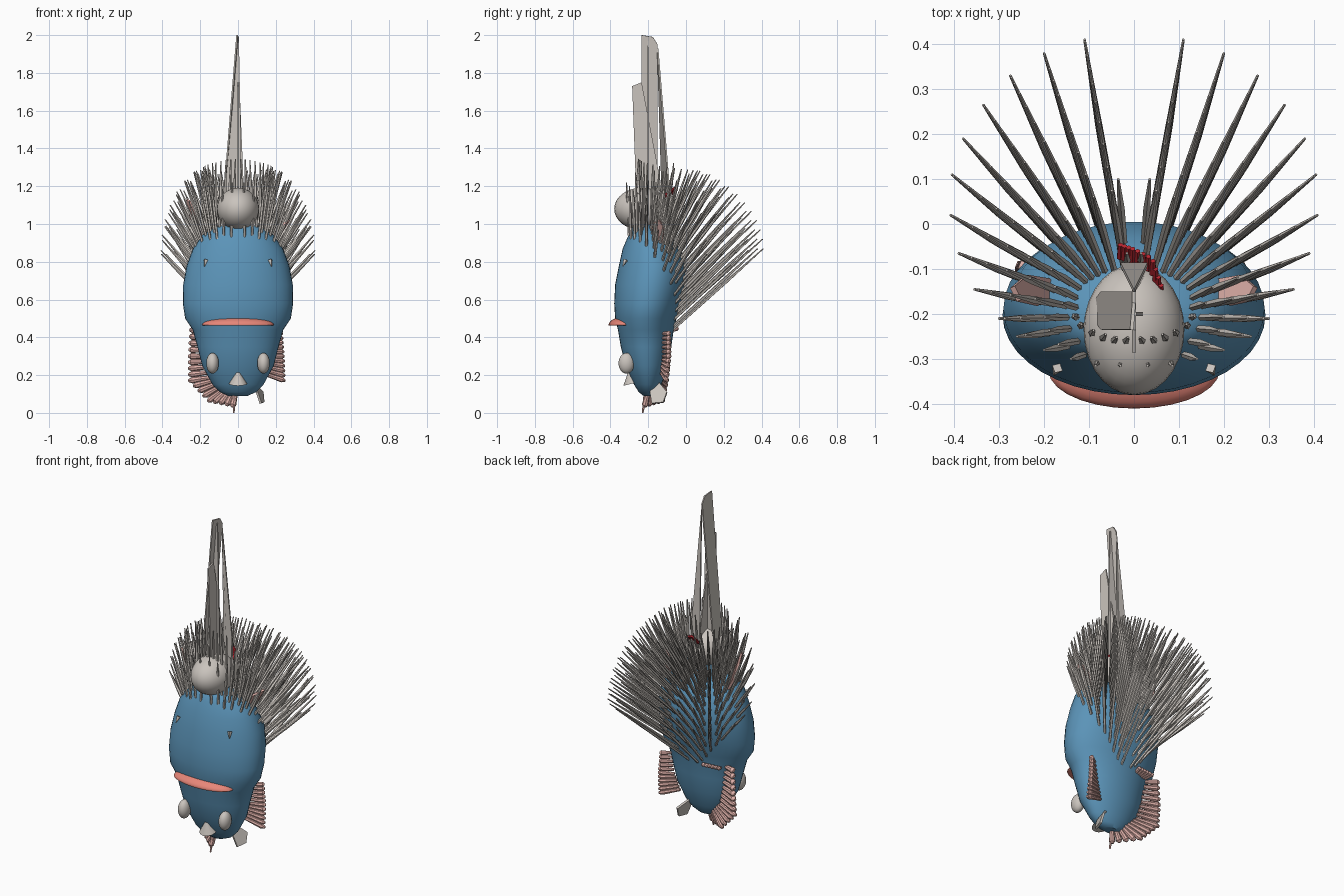
import bpy, bmesh, math
from mathutils import Vector, Matrix

if "Cube" in bpy.data.objects:
    bpy.data.objects.remove(bpy.data.objects["Cube"])

def mat(name, c):
    m = bpy.data.materials.new(name)
    m.diffuse_color = (*c, 1)
    m.use_nodes = True
    m.node_tree.nodes["Principled BSDF"].inputs["Base Color"].default_value = m.diffuse_color
    return m

BLUE = mat("blue", (0.105, 0.295, 0.48))
BONE = mat("bone", (0.59, 0.55, 0.51))
CORAL = mat("coral", (0.80, 0.24, 0.19))
PINK = mat("pink", (0.74, 0.44, 0.40))
RED = mat("red", (0.48, 0.02, 0.03))

def finish(name, bm, m, smooth=None):
    bmesh.ops.recalc_face_normals(bm, faces=bm.faces)
    me = bpy.data.meshes.new(name)
    bm.to_mesh(me)
    bm.free()
    me.materials.append(m)
    ob = bpy.data.objects.new(name, me)
    bpy.context.collection.objects.link(ob)
    if smooth:
        bpy.context.view_layer.objects.active = ob
        ob.select_set(True)
        bpy.ops.object.shade_smooth_by_angle(angle=math.radians(smooth))
        ob.select_set(False)
    return ob

def cone(bm, a, b, r1, r2, seg=5):
    a, b = Vector(a), Vector(b)
    d = b - a
    M = Matrix.Translation((a + b) / 2) @ d.to_track_quat('Z', 'Y').to_matrix().to_4x4()
    bmesh.ops.create_cone(bm, cap_ends=True, segments=seg, radius1=r1, radius2=r2,
                          depth=d.length, matrix=M)

def ball(name, c, s, m, floor=-9):
    """Ellipsoid, flattened below the height floor."""
    bm = bmesh.new()
    bmesh.ops.create_uvsphere(bm, u_segments=28, v_segments=16, radius=1,
                              matrix=Matrix.Translation(c) @ Matrix.Diagonal((*s, 1)))
    for v in bm.verts:
        v.co.z = max(v.co.z, floor)
    return finish(name, bm, m, 50)

def plate(name, pts, m, t=0.008):
    bm = bmesh.new()
    bm.faces.new([bm.verts.new(p) for p in pts])
    ob = finish(name, bm, m)
    mod = ob.modifiers.new("thickness", 'SOLIDIFY')
    mod.thickness, mod.offset = t, 0
    return ob

def along(pts, t):
    """Point at fraction t of a polyline."""
    f = t * (len(pts) - 1)
    i = min(int(f), len(pts) - 2)
    return Vector(pts[i]).lerp(Vector(pts[i + 1]), f - i)

# body: stacked oval rings (z, half width, front y, back y)
RINGS = [(0.09, 0.05, -.225, -.165), (0.11, 0.095, -.25, -.15), (0.15, 0.135, -.275, -.13),
         (0.25, 0.19, -.32, -.095), (0.35, 0.215, -.345, -.078), (0.44, 0.24, -.36, -.065),
         (0.50, 0.28, -.375, -.05), (0.58, 0.292, -.38, -.025), (0.68, 0.29, -.375, 0),
         (0.78, 0.272, -.355, .005), (0.87, 0.238, -.335, -.03), (0.94, 0.19, -.305, -.08),
         (0.98, 0.13, -.285, -.14), (1.0, 0.06, -.26, -.18)]
bm = bmesh.new()
N, prev = 40, None
for z, w, f, b in RINGS:
    ring = [bm.verts.new((w * math.cos(2 * math.pi * i / N),
                          (f + b) / 2 + (b - f) / 2 * math.sin(2 * math.pi * i / N), z))
            for i in range(N)]
    if prev:
        for i in range(N):
            bm.faces.new((prev[i], prev[(i + 1) % N], ring[(i + 1) % N], ring[i]))
    else:
        bm.faces.new(ring)
    prev = ring
bm.faces.new(prev)
finish("body", bm, BLUE, 50)

# crown ball, flat-bottomed lip, eyes, nose
ball("crown_ball", (0, -.235, 1.08), (.112, .145, .112), BONE)
ball("lip", (0, -.325, .465), (.19, .085, .043), CORAL, .462)
for s in (-1, 1):
    ball("eye", (s * .135, -.315, .263), (.033, .042, .055), BONE)
bm = bmesh.new()
cone(bm, (0, -.285, .155), (0, -.30, .215), .048, .008, 12)
finish("nose", bm, BONE, 40)

# quill fan: columns of (tip x, tip y, base x, base y, base z, lowest tip z, rows)
COLS = [(.035, .10, .02, -.06, .85, 1.12, 2), (.11, .41, .03, -.07, .44, .87, 11),
        (.20, .38, .06, -.07, .46, .87, 11), (.275, .33, .09, -.07, .49, .86, 10),
        (.335, .265, .11, -.08, .52, .85, 10), (.38, .19, .13, -.09, .55, .84, 9),
        (.405, .11, .15, -.10, .58, .84, 9), (.408, .02, .17, -.12, .62, .86, 8),
        (.39, -.065, .18, -.15, .67, .90, 7), (.355, -.145, .18, -.18, .73, .97, 6),
        (.30, -.21, .18, -.21, .80, 1.05, 5), (.26, -.25, .17, -.24, .85, 1.12, 4),
        (.20, -.28, .14, -.27, .89, 1.18, 3), (.14, -.30, .11, -.29, .92, 1.2, 2),
        (.085, -.315, .075, -.295, .94, 1.2, 2), (.03, -.315, .035, -.30, .91, 1.22, 2)]
bm = bmesh.new()
C = Vector((0, -.2))
for s in (-1, 1):
    for tx, ty, bx, by, bz, tz, rows in COLS:
        for j in range(rows):
            t = j / max(rows - 1, 1)
            tip = C.lerp(Vector((tx, ty)), .45 + .55 * math.cos(t * math.pi / 2))
            top = 1.36 - .28 * (tip - C).length
            z = tz + (top - tz) * math.sin(t * math.pi / 2)
            base = C.lerp(Vector((bx, by)), 1 - .3 * t)
            a = Vector((s * base.x, base.y, bz + (.94 - bz) * t))
            b = Vector((s * tip.x, tip.y, z))
            mid = a.lerp(b, .6)
            cone(bm, a, mid, .007, .0085)
            cone(bm, mid, b, .0085, .003)
finish("quills", bm, BONE)

# small barbs on the brow
bm = bmesh.new()
for s in (-1, 1):
    cone(bm, (s * .17, -.32, .81), (s * .178, -.335, .775), .013, .002, 4)
finish("brow_barbs", bm, BONE)

# tall crest feathers
plate("crest_main", [(-.10, -.19, 1.0), (-.07, -.235, 1.2), (-.005, -.235, 2.0),
                     (0, -.175, 1.99), (0, -.15, 1.95), (-.07, -.15, 1.2)], BONE)
plate("crest_front", [(0, -.2, 1.0), (0, -.265, 1.2), (0, -.285, 1.73),
                      (0, -.235, 1.75), (0, -.13, 1.2)], BONE)
plate("crest_back", [(-.02, -.12, .97), (.02, -.12, .97), (.03, -.09, 1.2),
                     (0, -.15, 1.93), (-.03, -.09, 1.2)], BONE)
plate("crest_web", [(-.09, -.20, 1.05), (.015, -.20, 1.05), (.02, -.20, 1.2),
                    (.005, -.20, 1.97), (-.005, -.20, 1.97), (-.07, -.20, 1.2)], BONE)

# pink ears between the quills, the left one taller
for s, h in ((-1, 1.13), (1, 1.02)):
    plate("ear", [(s * .17, -.16, .88), (s * .21, -.18, .98), (s * .255, -.17, h - .01),
                  (s * .27, -.14, h), (s * .24, -.115, .98), (s * .18, -.125, .88)], PINK, .012)

# red comb curling round the back of the ball
bm = bmesh.new()
PATH = [(-.03, -.06, 1.17), (0, -.07, 1.18), (.04, -.09, 1.16), (.06, -.15, 1.13)]
for i in range(11):
    p = along(PATH, i / 10)
    cone(bm, p + Vector((0, -.014, -.015)), p + Vector((0, .014, .015)), .009, .006, 6)
finish("comb", bm, RED)

# ribbed fins along the lower edges
def ribs(name, inner, outer, n, r=.013):
    bm = bmesh.new()
    for i in range(n):
        a, b = along(inner, i / (n - 1)), along(outer, i / (n - 1))
        m = a.lerp(b, .85)
        cone(bm, a, m, r * .8, r * 1.35, 8)
        cone(bm, m, b, r * 1.35, r * .6, 8)
    finish(name, bm, PINK, 40)

ribs("left_fin", [(-.17, -.13, .43), (-.16, -.13, .3), (-.13, -.14, .19), (-.07, -.16, .13), (-.01, -.2, .11)],
     [(-.255, -.09, .44), (-.262, -.09, .3), (-.262, -.10, .17), (-.16, -.12, .06), (-.03, -.22, .03)], 17)
ribs("right_fin", [(.18, -.12, .42), (.16, -.12, .3), (.13, -.13, .21)],
     [(.235, -.085, .42), (.245, -.085, .3), (.25, -.10, .17)], 11, .011)
ribs("back_ridge", [(-.16, -.1, .43), (-.08, -.09, .43)], [(-.18, -.05, .45), (-.08, -.04, .45)], 6, .009)

# chin spike and small tail blade
bm = bmesh.new()
cone(bm, (-.02, -.21, .11), (-.022, -.23, 0), .014, .004, 6)
finish("chin_spike", bm, PINK)
plate("tail_blade", [(.07, -.15, .17), (.10, -.19, .11), (.12, -.18, .05), (.135, -.12, .055),
                     (.13, -.10, .11)], BONE, .012)
